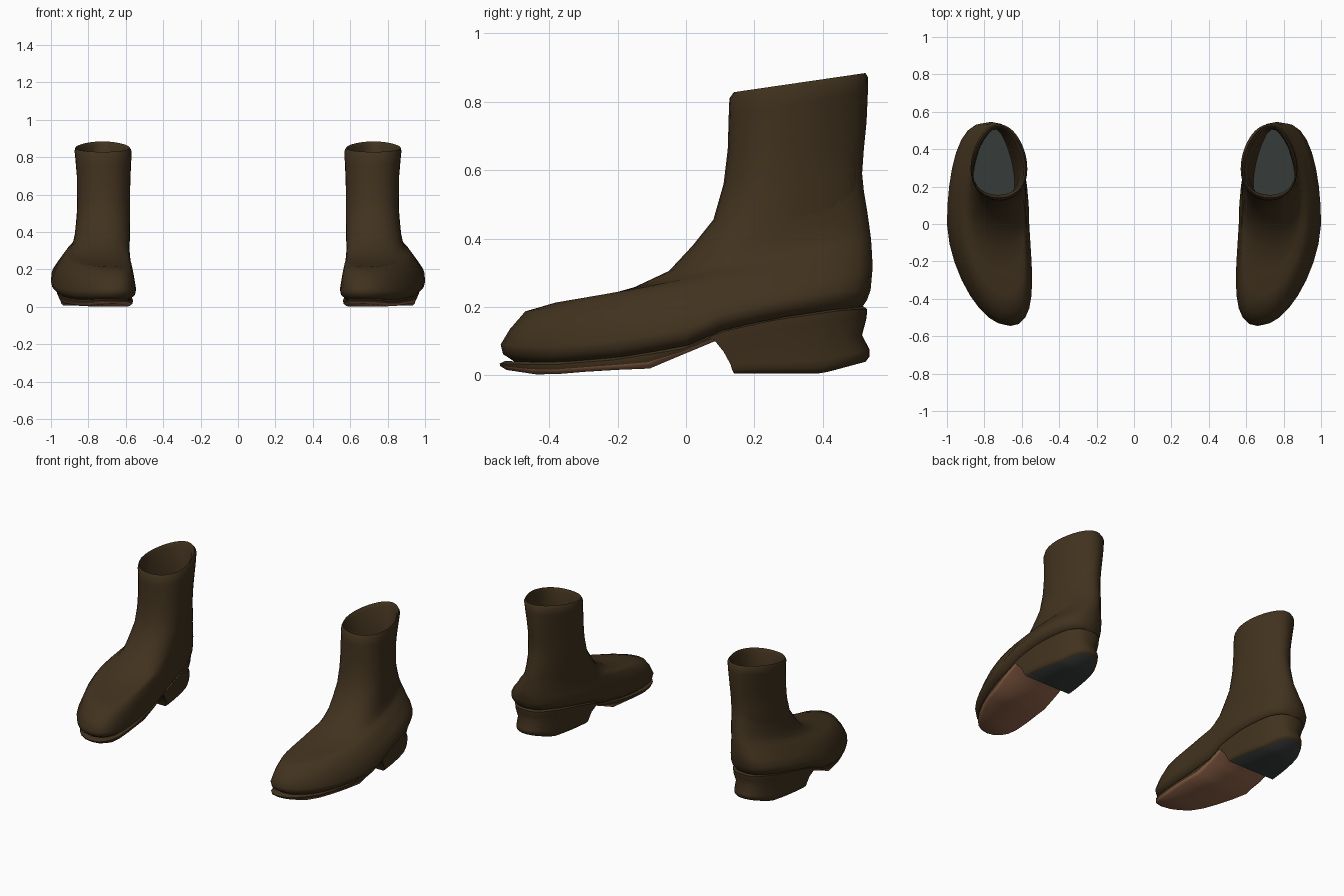
import bpy, bmesh
from math import sin, cos, acos, pi

cube = bpy.data.objects.get("Cube")
if cube:
    bpy.data.objects.remove(cube, do_unlink=True)


def material(name, rgb):
    m = bpy.data.materials.new(name)
    m.use_nodes = True
    m.diffuse_color = (*rgb, 1)
    m.node_tree.nodes["Principled BSDF"].inputs["Base Color"].default_value = (*rgb, 1)
    return m


LEATHER = material("dark_brown_leather", (0.053, 0.032, 0.013))
SOLE = material("reddish_sole", (0.29, 0.13, 0.07))
RUBBER = material("charcoal_rubber", (0.037, 0.045, 0.041))
MATS = [LEATHER, SOLE, RUBBER]
STEPS = 16


def clamp(v, low, high):
    return max(low, min(high, v))


def curve(points):
    """Piecewise linear height along the foot."""
    def f(y):
        if y <= points[0][0]:
            return points[0][1]
        for (a, za), (b, zb) in zip(points, points[1:]):
            if y <= b:
                return za + (zb - za) * (y - a) / (b - a)
        return points[-1][1]
    return f


# Where the upper meets the sole, and the underside of the sole
welt = curve([(-.54, .04), (-.4, .036), (-.2, .052), (0, .085),
              (.1, .13), (.25, .165), (.45, .195), (.54, .2)])
under = curve([(-.54, .018), (-.42, 0), (-.25, .014), (-.1, .02),
               (-.04, .045), (.05, .09), (.12, .112), (.54, .165)])


def heel_base(y):
    return .006 + .035 * max(0, (y - .4) / .13)


def ring(yf, yb, cx, hw, height, start=None):
    """Foot-shaped outline: one side front to back, then the other side back to front.
    Wide rings are blunt like a last, narrow ones egg-shaped like a shaft."""
    yc, ry = (yf + yb) / 2, (yb - yf) / 2
    t0 = 0 if start is None else acos((yc - start) / ry)
    blunt = clamp((hw - .15) / .05, 0, 1)
    egg = clamp((.17 - hw) * 8, 0, .3)
    sides = [], []
    for i in range(STEPS + 1):
        t = t0 + (pi - t0) * i / STEPS
        y = yc - ry * cos(t)
        power = .95 - blunt * (.23 if y > yc else .1)
        w = hw * max(0, sin(t)) ** power * (1 + egg * cos(t))
        mid = cx - .115 * (max(0, -y) / .545) ** 1.5
        for points, s in zip(sides, (1, -1)):
            points.append((mid + s * w, y, height(y)))
    return sides[0] + sides[1][::-1]


def slope(yf, zf, yb, zb):
    return lambda y: zf + (zb - zf) * (y - yf) / (yb - yf)


def loft(name, rings, side, caps, red_below=False):
    """Skin the rings and close both ends; caps gives the end material slots."""
    bm = bmesh.new()
    rows = [[bm.verts.new((side * x, y, z)) for x, y, z in r] for r in rings]
    n = len(rows[0])
    for a, b in zip(rows, rows[1:]):
        for i in range(n):
            j = (i + 1) % n
            bm.faces.new((a[i], a[j], b[j], b[i]))
    for row, slot in zip((rows[0], rows[-1]), caps):
        for i in range(STEPS):
            f = bm.faces.new((row[i], row[i + 1], row[n - 2 - i], row[n - 1 - i]))
            f.material_index = slot
    bmesh.ops.remove_doubles(bm, verts=bm.verts, dist=.0001)
    bmesh.ops.recalc_face_normals(bm, faces=bm.faces)
    if red_below:
        for f in bm.faces:
            if f.normal.z < -.4:
                f.material_index = 1 if f.calc_center_median().y < .14 else 0
    mesh = bpy.data.meshes.new(name)
    bm.to_mesh(mesh)
    bm.free()
    for m in MATS:
        mesh.materials.append(m)
    ob = bpy.data.objects.new(name, mesh)
    bpy.context.collection.objects.link(ob)
    bpy.ops.object.select_all(action='DESELECT')
    ob.select_set(True)
    bpy.context.view_layer.objects.active = ob
    bpy.ops.object.shade_smooth_by_angle(angle=.9)


# Upper: lower rings follow the welt (front, back, half width, rise)
upper = [ring(f, b, .78, w, lambda y, r=r: welt(y) + r) for f, b, w, r in [
    (-.5, .515, .19, 0), (-.535, .53, .214, .022), (-.542, .54, .22, .05)]]

# Upper rings climb over the instep to the rim, then down the lining
# (front y, front z, back y, back z, centre x, half width)
for f, zf, b, zb, cx, w in [
        (-.515, .135, .545, .305, .769, .198),
        (-.47, .187, .545, .335, .758, .182),
        (-.38, .213, .543, .37, .748, .169),
        (-.26, .227, .541, .40, .739, .158),
        (-.15, .258, .537, .43, .732, .151),
        (-.05, .305, .53, .48, .726, .145),
        (.02, .38, .52, .54, .722, .141),
        (.08, .455, .515, .59, .719, .138),
        (.11, .56, .52, .66, .718, .136),
        (.122, .66, .528, .74, .718, .139),
        (.125, .76, .532, .83, .72, .147),
        (.127, .81, .533, .87, .722, .15),
        (.14, .828, .525, .884, .724, .142),
        (.155, .8, .51, .86, .727, .13),
        (.14, .5, .505, .6, .738, .118),
        (.03, .25, .51, .25, .75, .108)]:
    upper.append(ring(f, b, cx, w, slope(f, zf, b, zb)))

# Sole: thin plate with a projecting edge at the toe
sole = [ring(-.53, .52, .775, .185, lambda y: welt(y) + .002),
        ring(-.545, .53, .775, .194, lambda y: welt(y) - .006),
        ring(-.543, .525, .775, .192, lambda y: under(y) * .6 + welt(y) * .4),
        ring(-.525, .515, .775, .178, under)]

# Heel: stacked block, waisted at the back (share of height, front, back, half width)
heel = [ring(-.545, b, .773, w,
             lambda y, s=s: heel_base(y) + s * (welt(y) - heel_base(y)), start)
        for s, start, b, w in [
            (.97, .07, .53, .196), (.8, .085, .528, .194), (.5, .11, .515, .184),
            (.2, .13, .537, .18), (.08, .135, .537, .177), (0, .14, .525, .168)]]

for label, side in (("left", 1), ("right", -1)):
    loft(label + "_boot_upper", upper, side, (0, 2))
    loft(label + "_sole", sole, side, (0, 1), red_below=True)
    loft(label + "_heel", heel, side, (0, 2))
